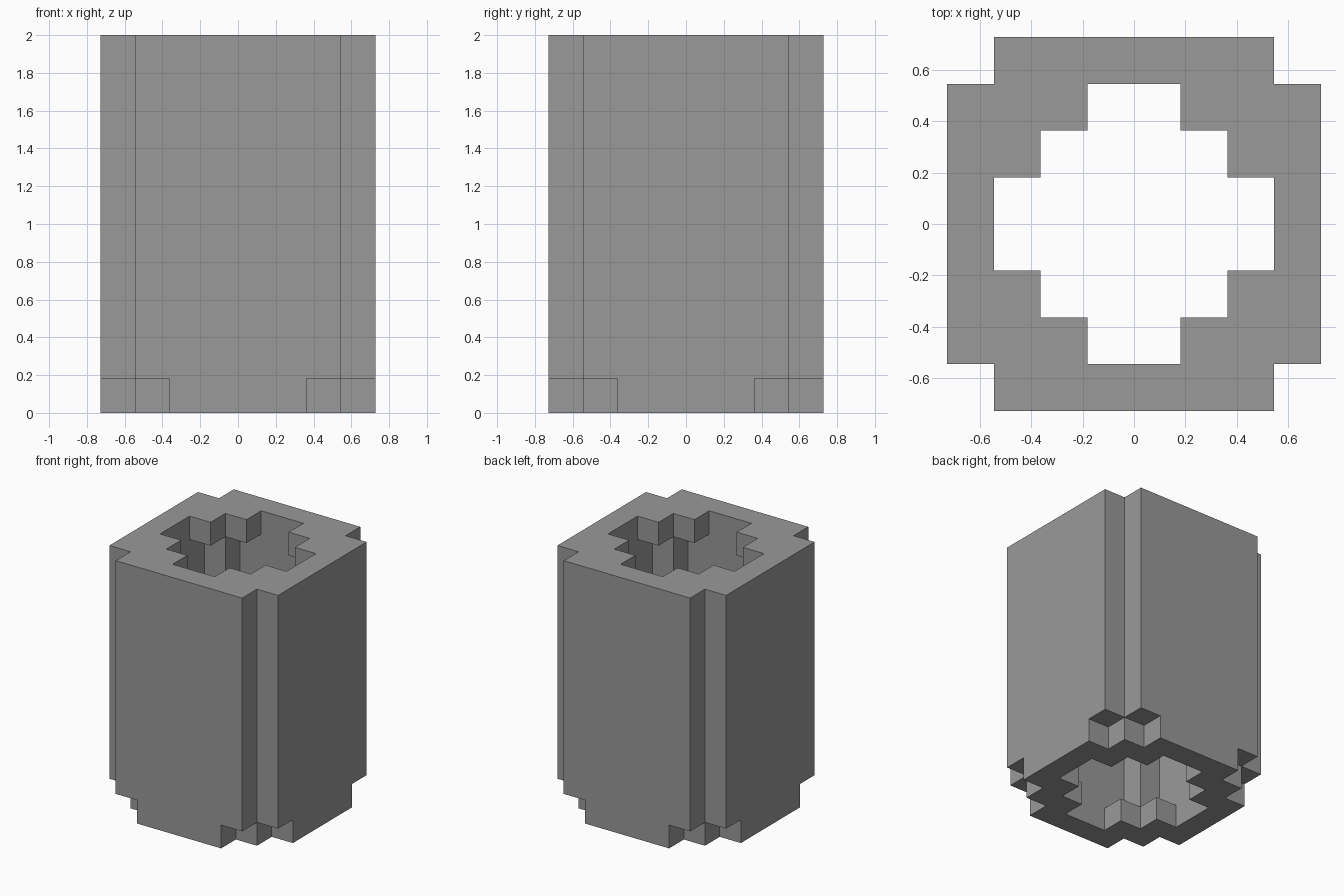
import bpy
import bmesh
import math
from mathutils import Vector

cube = bpy.data.objects.get("Cube")
if cube:
    bpy.data.objects.remove(cube, do_unlink=True)

UNIT = 2 / 11                 # block size: the tube is 11 blocks tall, 8 wide
LEVELS = [0, 1, 10, 11]       # bottom ring, wall, top lip


def solid(x, y, layer):
    """True where the tube has material; x, y run from -4 to 3."""
    i, j = (x if x >= 0 else -1 - x), (y if y >= 0 else -1 - y)
    if max(i, j) > 3 or not 0 <= layer <= 2:
        return False
    if layer == 0:            # stepped foot with a stepped opening
        return 3 <= i + j <= 4
    if layer == 1:            # thin wall, notched corners
        return i + j <= 5 and (max(i, j) == 3 or i + j >= 4)
    return 3 <= i + j <= 5    # lip with a stepped opening


def add_side(bm, cell, axis, step):
    """Add the face of a block that looks along one axis direction."""
    low = Vector((cell[0], cell[1], LEVELS[cell[2]]))
    high = Vector((cell[0] + 1, cell[1] + 1, LEVELS[cell[2] + 1]))
    u, v = (axis + 1) % 3, (axis + 2) % 3
    corners = []
    for a, b in ((0, 0), (1, 0), (1, 1), (0, 1)):
        p = low.copy()
        p[axis] = high[axis] if step > 0 else low[axis]
        p[u] = high[u] if a else low[u]
        p[v] = high[v] if b else low[v]
        corners.append(bm.verts.new(p * UNIT))
    bm.faces.new(corners if step > 0 else corners[::-1])


# Hollow tube: only the exposed sides of the blocks
bm = bmesh.new()
for layer in range(3):
    for x in range(-4, 4):
        for y in range(-4, 4):
            if not solid(x, y, layer):
                continue
            for axis in range(3):
                for step in (-1, 1):
                    other = [x, y, layer]
                    other[axis] += step
                    if not solid(*other):
                        add_side(bm, (x, y, layer), axis, step)

# Weld the blocks and merge the flat areas
bmesh.ops.remove_doubles(bm, verts=bm.verts, dist=UNIT / 100)
bmesh.ops.dissolve_limit(bm, angle_limit=math.radians(1),
                         verts=bm.verts, edges=bm.edges)
mesh = bpy.data.meshes.new("hollow_block_tube")
bm.to_mesh(mesh)
bm.free()

# Plain grey
grey = bpy.data.materials.new("mid_grey")
grey.use_nodes = True
colour = (0.32, 0.32, 0.32, 1)
grey.diffuse_color = colour
grey.node_tree.nodes["Principled BSDF"].inputs["Base Color"].default_value = colour
mesh.materials.append(grey)

tube = bpy.data.objects.new("hollow_block_tube", mesh)
bpy.context.collection.objects.link(tube)
